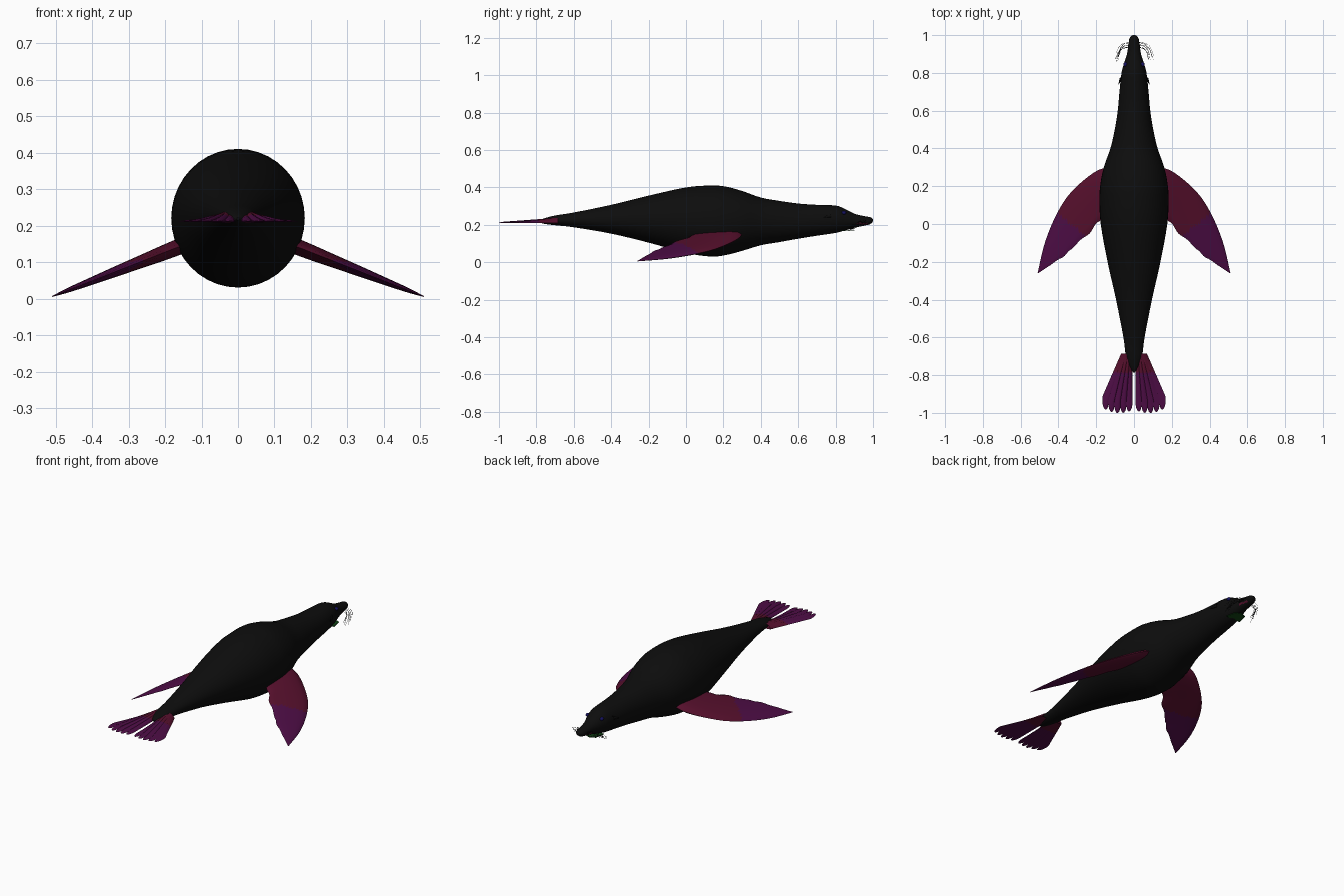
import bpy, bmesh, math, random
from mathutils import Vector

random.seed(4)
cube = bpy.data.objects.get("Cube")
if cube:
    bpy.data.objects.remove(cube)


def material(name, r, g, b):
    m = bpy.data.materials.new(name)
    m.use_nodes = True
    m.diffuse_color = (r, g, b, 1)
    bsdf = m.node_tree.nodes["Principled BSDF"]
    bsdf.inputs["Base Color"].default_value = (r, g, b, 1)
    bsdf.inputs["Roughness"].default_value = 0.7
    return m


BLACK = material("black_skin", 0.004, 0.004, 0.004)
RED = material("wine_red", 0.095, 0.005, 0.026)
PURPLE = material("deep_purple", 0.075, 0.004, 0.06)
BLUE = material("dark_blue", 0.008, 0.006, 0.12)
GREEN = material("dark_green", 0.006, 0.06, 0.008)


def make_object(name, bm, mats, rule=None, smooth=True):
    bmesh.ops.remove_doubles(bm, verts=bm.verts, dist=0.0002)
    bmesh.ops.recalc_face_normals(bm, faces=bm.faces)
    if rule:
        for f in bm.faces:
            f.material_index = rule(f)
    mesh = bpy.data.meshes.new(name)
    bm.to_mesh(mesh)
    bm.free()
    ob = bpy.data.objects.new(name, mesh)
    bpy.context.collection.objects.link(ob)
    for m in mats:
        mesh.materials.append(m)
    if smooth:
        bpy.ops.object.select_all(action='DESELECT')
        ob.select_set(True)
        bpy.context.view_layer.objects.active = ob
        bpy.ops.object.shade_smooth_by_angle(angle=math.radians(50))
    return ob


def blend(table, t):
    """Smooth interpolation through evenly spaced rows."""
    x = min(max(t, 0), 1) * (len(table) - 1)
    i = min(int(x), len(table) - 2)
    f = x - i
    a, b, c, d = (Vector(table[min(max(k, 0), len(table) - 1)]) for k in range(i - 1, i + 3))
    return b + 0.5 * f * (c - a + f * (2 * a - 5 * b + 4 * c - d + f * (3 * (b - c) + d - a)))


def grid(bm, point, nu, nv):
    rows = [[bm.verts.new(point(u / nu, v / nv)) for v in range(nv + 1)] for u in range(nu + 1)]
    for a, b in zip(rows, rows[1:]):
        for k in range(nv):
            bm.faces.new((a[k], a[k + 1], b[k + 1], b[k]))


# Body: rounded sections of (y, bottom, top, half width)
SECTIONS = [
    (-0.785, 0.215, 0.222, 0.004), (-0.76, 0.206, 0.234, 0.022), (-0.70, 0.198, 0.25, 0.043),
    (-0.6, 0.187, 0.266, 0.056), (-0.4, 0.153, 0.307, 0.095), (-0.2, 0.105, 0.356, 0.14),
    (0, 0.05, 0.4, 0.176), (0.13, 0.031, 0.41, 0.183), (0.21, 0.038, 0.405, 0.178),
    (0.3, 0.061, 0.381, 0.16), (0.4, 0.091, 0.346, 0.125), (0.5, 0.108, 0.328, 0.102),
    (0.6, 0.126, 0.314, 0.086), (0.7, 0.142, 0.307, 0.077), (0.8, 0.157, 0.303, 0.066),
    (0.85, 0.17, 0.285, 0.053), (0.9, 0.184, 0.26, 0.037), (0.95, 0.195, 0.247, 0.03),
    (0.985, 0.204, 0.241, 0.023), (1.0, 0.219, 0.231, 0.008)]


def body_point(u, v):
    y, low, high, half = blend(SECTIONS, u)
    a = 2 * math.pi * v
    return (half * math.cos(a), y, (low + high) / 2 + (high - low) / 2 * math.sin(a))


def is_lip(f):
    c = f.calc_center_median()
    return int(0.91 < c.y < 0.965 and 0.203 < c.z < 0.21)


bm = bmesh.new()
grid(bm, body_point, 76, 40)
bmesh.ops.remove_doubles(bm, verts=bm.verts, dist=0.0002)
bmesh.ops.holes_fill(bm, edges=[e for e in bm.edges if e.is_boundary])
make_object("body", bm, [BLACK, RED], is_lip)

# Front flippers: (leading x, leading y, trailing x, trailing y, thickness)
SPAN = [
    (0.12, 0.30, 0.10, 0.09, 0.046), (0.19, 0.285, 0.18, 0.02, 0.044),
    (0.28, 0.22, 0.24, -0.05, 0.036), (0.36, 0.135, 0.32, -0.12, 0.028),
    (0.425, 0.02, 0.365, -0.165, 0.021), (0.475, -0.11, 0.425, -0.205, 0.014),
    (0.51, -0.26, 0.503, -0.258, 0.003)]


def front_flipper(name, side):
    def surface(sign):
        def point(u, v):
            lx, ly, tx, ty, thick = blend(SPAN, u)
            x, y = lx + (tx - lx) * v, ly + (ty - ly) * v
            # wavy trailing edge
            y += 0.008 * math.sin(u * 34) * v ** 4 * (1 - u)
            z = 0.143 - 0.392 * (x - 0.16)
            lens = math.sqrt(max(0, v * (1 - v))) * (1.3 - 0.6 * v)
            return (side * x, y, max(0, z + sign * thick * lens))
        return point
    bm = bmesh.new()
    for sign in (1, -1):
        grid(bm, surface(sign), 40, 14)

    def outer(f):
        c = f.calc_center_median()
        return int(abs(c.x) * 0.6 - c.y * 0.8 > 0.2)
    make_object(name, bm, [RED, PURPLE], outer)


# Tail flippers: a fan ending in five rounded toes
def tail_flipper(name, side):
    def surface(top):
        def point(u, v):
            toe = abs(math.sin(math.pi * 5 * v))
            end = -0.955 - 0.02 * math.sin(math.pi * v) + 0.012 * v - 0.032 * toe ** 0.6
            y = -0.685 + (end + 0.685) * u
            inner, outer = 0.008, 0.068 + 0.1 * min(1, u * 1.12)
            x = inner + (outer - inner) * v
            lens = math.sqrt(max(0, v * (1 - v))) * 2 * (1.2 - 0.5 * v)
            thick = (0.024 * (1 - u) + 0.004) * lens * (1 if u < 1 else 0)
            thick *= 1 - 0.5 * u * (1 - toe)
            return (side * x, y, 0.211 + (thick if top else -0.1 * thick))
        return point
    bm = bmesh.new()
    for top in (True, False):
        grid(bm, surface(top), 24, 50)
    make_object(name, bm, [RED, PURPLE], lambda f: int(f.calc_center_median().y < -0.785))


def ellipsoid(name, centre, size, mat):
    bm = bmesh.new()
    bmesh.ops.create_uvsphere(bm, u_segments=16, v_segments=10, radius=1)
    for v in bm.verts:
        v.co = Vector(centre) + v.co * Vector(size)
    make_object(name, bm, [mat])


def ear(name, side):
    bm = bmesh.new()
    tip, base = Vector((side * 0.083, 0.735, 0.24)), Vector((side * 0.068, 0.775, 0.25))

    def point(u, v):
        a = 2 * math.pi * v
        r = 0.011 * (1 - u) ** 0.7
        return base.lerp(tip, u) + Vector((0.6 * r * math.cos(a), 0, r * math.sin(a)))
    grid(bm, point, 6, 10)
    make_object(name, bm, [BLACK])


def whiskers(name, side):
    curve = bpy.data.curves.new(name, 'CURVE')
    curve.dimensions = '3D'
    curve.bevel_depth = 0.0007
    curve.bevel_resolution = 0
    curve.resolution_u = 6
    for i in range(9):
        y = 0.935 + 0.012 * (i % 3) + 0.004 * random.random()
        z = 0.212 + 0.007 * (i // 3)
        reach = 0.05 + 0.035 * random.random()
        root = Vector((side * 0.024, y, z))
        path = [root, root + Vector((side * reach * 0.6, -0.012, -0.008)),
                root + Vector((side * reach, -0.085 * random.uniform(0.6, 1), -0.052 * random.uniform(0.5, 1)))]
        spline = curve.splines.new('BEZIER')
        spline.bezier_points.add(2)
        for p, co in zip(spline.bezier_points, path):
            p.co = co
            p.handle_left_type = p.handle_right_type = 'AUTO'
    ob = bpy.data.objects.new(name, curve)
    curve.materials.append(BLACK)
    bpy.context.collection.objects.link(ob)


for side, word in ((1, "left"), (-1, "right")):
    front_flipper(word + "_front_flipper", side)
    tail_flipper(word + "_tail_flipper", side)
    ellipsoid(word + "_eye", (side * 0.046, 0.845, 0.265), (0.01, 0.012, 0.01), BLUE)
    ear(word + "_ear", side)
    whiskers(word + "_whiskers", side)

# Thin throat plate below the jaw
bm = bmesh.new()
outline = [(-0.046, 0.825), (0.046, 0.825), (0.034, 0.885), (0, 0.9), (-0.034, 0.885)]
bottom = bm.faces.new([bm.verts.new((x, y, 0.166)) for x, y in outline])
extruded = bmesh.ops.extrude_face_region(bm, geom=[bottom])
bmesh.ops.translate(bm, vec=(0, 0, 0.004), verts=[g for g in extruded["geom"] if isinstance(g, bmesh.types.BMVert)])
make_object("throat_plate", bm, [GREEN], smooth=False)
